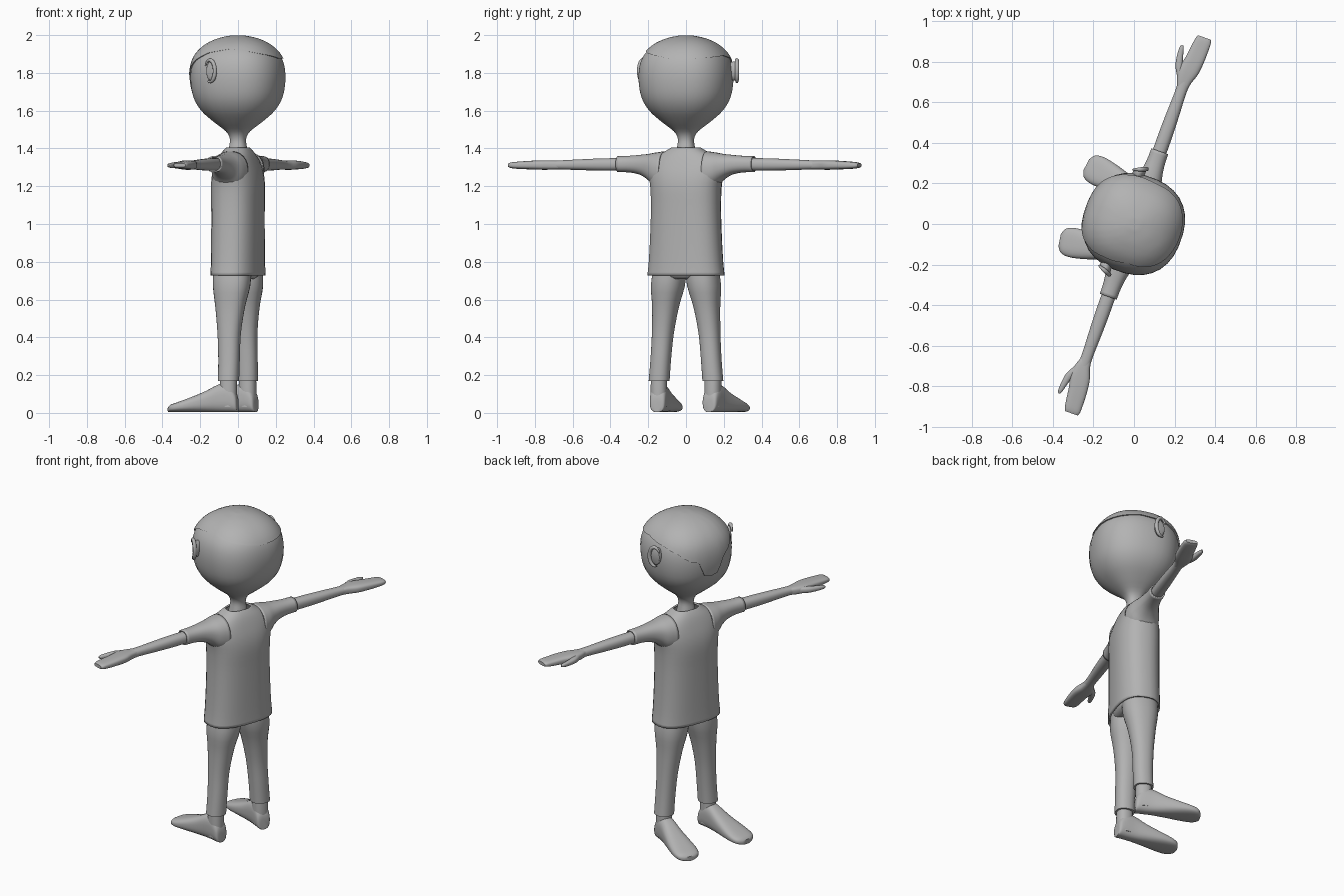
import bpy, bmesh, math
from mathutils import Vector, Matrix

if "Cube" in bpy.data.objects:
    bpy.data.objects.remove(bpy.data.objects["Cube"])

TURN = Matrix.Rotation(math.radians(-109.5), 4, 'Z')   # whole figure is turned; built facing -y
grey = bpy.data.materials.new("plain grey")
grey.diffuse_color = (0.45, 0.45, 0.45, 1)
grey.use_nodes = True
grey.node_tree.nodes["Principled BSDF"].inputs["Base Color"].default_value = grey.diffuse_color


def spline(rows, steps):
    """Catmull-Rom through rows of numbers."""
    out = []
    for i in range(len(rows) - 1):
        p0, p1, p2, p3 = (rows[max(i - 1, 0)], rows[i], rows[i + 1], rows[min(i + 2, len(rows) - 1)])
        for s in range(steps):
            t = s / steps
            out.append([0.5 * (2 * b + (c - a) * t + (2 * a - 5 * b + 4 * c - d) * t * t
                               + (3 * b - a - 3 * c + d) * t ** 3)
                        for a, b, c, d in zip(p0, p1, p2, p3)])
    out.append(list(rows[-1]))
    return out


def sup(t, a, b, e):
    """Point on a rounded-square outline."""
    c, s = math.cos(t), math.sin(t)
    return (a * math.copysign(abs(c) ** (2 / e), c), b * math.copysign(abs(s) ** (2 / e), s))


def skin(name, rings, caps=True, matrix=Matrix(), thick=0, angle=40):
    bm = bmesh.new()
    vs = [[bm.verts.new(p) for p in r] for r in rings]
    n = len(vs[0])
    for r0, r1 in zip(vs, vs[1:]):
        for i in range(n):
            bm.faces.new((r0[i], r0[(i + 1) % n], r1[(i + 1) % n], r1[i]))
    if caps:
        bm.faces.new(vs[0])
        bm.faces.new(vs[-1])
    bmesh.ops.recalc_face_normals(bm, faces=bm.faces)
    bm.transform(TURN @ matrix)
    if matrix.determinant() < 0:
        bmesh.ops.reverse_faces(bm, faces=bm.faces)
    me = bpy.data.meshes.new(name)
    bm.to_mesh(me)
    bm.free()
    me.materials.append(grey)
    ob = bpy.data.objects.new(name, me)
    bpy.context.collection.objects.link(ob)
    if thick:
        m = ob.modifiers.new("cloth", 'SOLIDIFY')
        m.thickness, m.offset = thick, -1
    bpy.ops.object.select_all(action='DESELECT')
    ob.select_set(True)
    bpy.context.view_layer.objects.active = ob
    bpy.ops.object.shade_smooth_by_angle(angle=math.radians(angle))
    return ob


def loft(name, rows, axis, e=2.3, seg=28, steps=3, **kw):
    """Rows: position along axis, two centre offsets, two half sizes."""
    rings = []
    for p, c1, c2, a, b in spline(rows, steps):
        ring = []
        for i in range(seg):
            u, v = sup(2 * math.pi * (i + 0.5) / seg, max(a, .002), max(b, .002), e)
            u, v = u + c1, v + c2
            ring.append({'X': (p, u, v), 'Y': (u, p, v), 'Z': (u, v, p)}[axis])
        rings.append(ring)
    return skin(name, rings, **kw)


# head and neck: height, radius
HEAD = spline([(1.37, .055), (1.41, .046), (1.45, .042), (1.49, .062), (1.54, .125), (1.60, .19), (1.67, .23),
               (1.76, .245), (1.84, .239), (1.90, .213), (1.95, .16), (1.98, .092), (1.992, .03), (1.994, .004)], 3)
loft("head", [(z, 0, 0, r, r) for z, r in HEAD], 'Z', e=2.35, seg=32, steps=1)


def lookup(table, x):
    for (x0, y0), (x1, y1) in zip(table, table[1:]):
        if x <= x1:
            return y0 + (y1 - y0) * max(0, (x - x0) / (x1 - x0))
    return table[-1][1]


# hair cap with a dipping fringe: angle from the face, edge height
EDGE = [(0, 1.685), (11, 1.70), (19, 1.79), (30, 1.81), (45, 1.855), (65, 1.89), (100, 1.91), (140, 1.89), (180, 1.875)]
SEG = 96
cap = [[] for _ in range(16)]
for i in range(SEG):
    t = 2 * math.pi * i / SEG
    cx, cy = sup(t, 1, 1, 2.35)
    d = math.degrees(math.atan2(cx, -cy))
    edge = lookup(EDGE, abs(d)) + .018 * math.sin(math.radians(d)) * (abs(d) > 25)
    r = lookup(HEAD, edge) - .01
    cap[0].append((cx * r, cy * r, edge))
    for k in range(15):
        z = edge + (1.993 - edge) * (1 - (1 - k / 14) ** 2)
        r = max(lookup(HEAD, z), .004) + (.007 if k < 14 else 0)
        cap[k + 1].append((cx * r, cy * r, z + .006 * k / 14))
skin("hair_cap", cap)

# shirt body
loft("shirt", [(.728, 0, 0, .208, .126), (.80, 0, 0, .2, .125), (.93, 0, 0, .192, .125), (1.08, 0, 0, .187, .126),
               (1.19, 0, 0, .19, .127), (1.26, 0, 0, .2, .118), (1.32, 0, 0, .19, .1), (1.365, 0, 0, .145, .082),
               (1.392, 0, 0, .1, .066), (1.406, 0, 0, .075, .054)], 'Z', e=2.5, caps=False, thick=.01)
# hips inside the shirt
loft("hips", [(.71, 0, 0, .10, .08), (.74, 0, 0, .16, .105), (.85, 0, 0, .17, .11)], 'Z')

for side, sx in (("left", 1), ("right", -1)):
    M = Matrix.Diagonal((sx, 1, 1, 1))
    # sleeve and arm
    loft(side + "_sleeve", [(.12, 0, 1.28, .10, .105), (.17, 0, 1.288, .088, .09), (.21, 0, 1.303, .07, .068),
                            (.26, 0, 1.314, .055, .052), (.32, 0, 1.317, .046, .044), (.38, 0, 1.317, .044, .043)],
         'X', caps=False, thick=.008, matrix=M)
    loft(side + "_arm", [(.30, 0, 1.316, .034, .033), (.45, 0, 1.315, .035, .033), (.58, 0, 1.314, .032, .029),
                         (.68, 0, 1.313, .028, .025), (.76, 0, 1.312, .031, .023)], 'X', matrix=M)
    # flat mitten hand and thumb
    loft(side + "_hand", [(.71, 0, 1.312, .027, .022), (.75, -.003, 1.312, .038, .024), (.80, .002, 1.312, .05, .025),
                          (.86, .012, 1.312, .047, .023), (.92, .017, 1.311, .044, .020), (.965, .02, 1.311, .04, .016),
                          (.982, .02, 1.311, .033, .010)], 'X', e=3, matrix=M)
    loft(side + "_thumb", [(.75, -.018, 1.312, .02, .018), (.80, -.047, 1.312, .02, .018), (.85, -.061, 1.311, .016, .015),
                           (.895, -.068, 1.31, .011, .011), (.91, -.069, 1.31, .004, .005)], 'X', matrix=M)
    # trouser leg
    loft(side + "_trouser_leg", [(.168, .151, 0, .054, .055), (.28, .142, 0, .053, .056), (.42, .131, -.003, .056, .061),
                                 (.56, .116, -.003, .068, .078), (.67, .102, 0, .086, .098), (.76, .09, 0, .085, .1)],
         'Z', matrix=M)
    # shoe, splayed outwards, with ankle
    F = M @ Matrix.Translation((.152, 0, 0)) @ Matrix.Rotation(math.radians(8), 4, 'Z')
    foot = [(.05, .026, .06), (.042, .04, .10), (.005, .045, .15), (-.05, .048, .147), (-.12, .058, .112),
            (-.2, .07, .079), (-.265, .073, .055), (-.305, .06, .041), (-.322, .03, .028)]
    loft(side + "_shoe", [(y, 0, h / 2 + .004, w, h / 2) for y, w, h in foot], 'Y', e=2.7, matrix=F)
    loft(side + "_ankle", [(.03, 0, 0, .042, .045), (.12, 0, 0, .043, .046), (.2, 0, 0, .042, .044)], 'Z', matrix=F)
    # ear: thin bowl with a curled rim
    E = M @ Matrix.Translation((.245, -.065, 1.81)) @ Matrix.Rotation(math.radians(-22), 4, 'Z')
    loft(side + "_ear", [(-.02, 0, 0, .026, .045), (.004, .006, 0, .033, .052), (.012, .006, 0, .028, .045)],
         'X', e=2, matrix=E)
    rim = []
    for k in range(19):
        a = math.radians(-110 + 260 * k / 18)
        c, s = math.cos(a), math.sin(a)
        w = .011 * min(1, .45 + k / 8, .4 + (18 - k) / 8)
        ring = []
        for j in range(10):
            q = 2 * math.pi * j / 10
            m = w * math.cos(q)
            ring.append((.016 + w * math.sin(q), .006 + c * (.036 + m), s * (.058 + m)))
        rim.append(ring)
    skin(side + "_ear_rim", rim, matrix=E)
